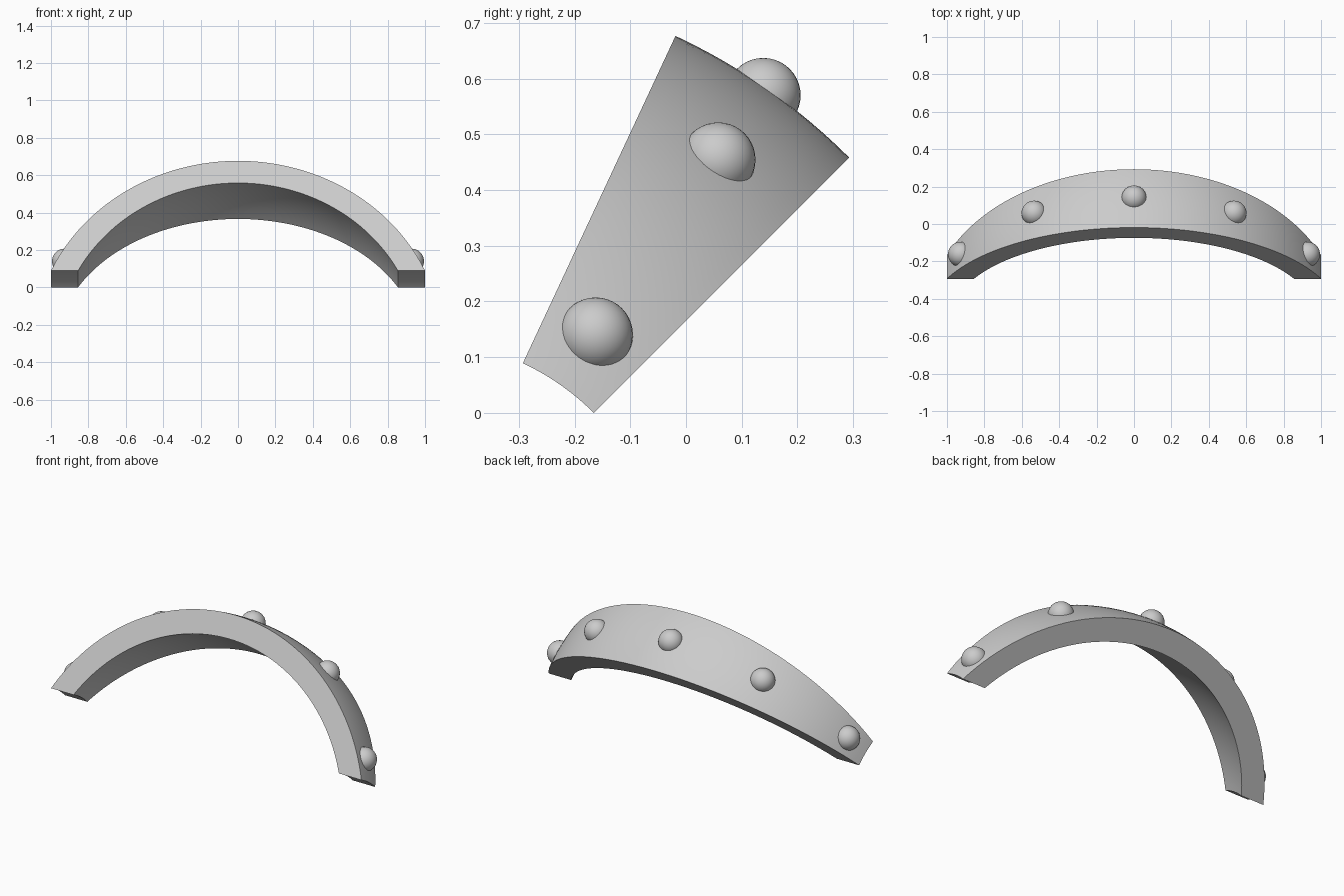
import bpy, bmesh, math
from mathutils import Vector

if "Cube" in bpy.data.objects:
    bpy.data.objects.remove(bpy.data.objects["Cube"])

R_OUT, R_IN = 1.0955, 0.965          # spherical shell radii
R_END = math.sqrt(R_OUT**2 - 1)      # distance of the end cuts from the x axis
A0, A1 = math.radians(45), math.radians(65)   # wedge angles about the x axis
AXIS = Vector((0, -(R_OUT * math.cos(A0) + R_END * math.cos(A1)) / 2,
               -R_END * math.sin(A0)))

grey = bpy.data.materials.new("light grey")
grey.diffuse_color = (0.6, 0.6, 0.6, 1)
grey.use_nodes = True
grey.node_tree.nodes["Principled BSDF"].inputs["Base Color"].default_value = grey.diffuse_color


def place(r, x, ang):
    return AXIS + Vector((x, r * math.cos(ang), r * math.sin(ang)))


def finish(name, bm):
    bmesh.ops.recalc_face_normals(bm, faces=bm.faces)
    mesh = bpy.data.meshes.new(name)
    bm.to_mesh(mesh)
    bm.free()
    mesh.materials.append(grey)
    ob = bpy.data.objects.new(name, mesh)
    bpy.context.collection.objects.link(ob)
    bpy.context.view_layer.objects.active = ob
    ob.select_set(True)
    bpy.ops.object.shade_smooth_by_angle(angle=math.radians(35))
    ob.select_set(False)
    return ob


# Curved band: arch section swept through the wedge angle
N, M = 72, 12
bm = bmesh.new()
grid = []
for j in range(M + 1):
    ang = A0 + (A1 - A0) * j / M
    rows = []
    for rad in (R_OUT, R_IN):
        end = math.acos(R_END / rad)
        rows.append([bm.verts.new(place(rad * math.cos(t), rad * math.sin(t), ang))
                     for t in (end * (2 * i / N - 1) for i in range(N + 1))])
    grid.append(rows)
for j in range(M):
    a, b = grid[j], grid[j + 1]
    for k in (0, 1):                 # outer and inner surfaces
        for i in range(N):
            bm.faces.new((a[k][i], a[k][i + 1], b[k][i + 1], b[k][i]))
    for i in (0, N):                 # end cuts
        bm.faces.new((a[0][i], a[1][i], b[1][i], b[0][i]))
for o, n in (grid[0], grid[M]):      # flat sides
    for i in range(N):
        bm.faces.new((o[i], o[i + 1], n[i + 1], n[i]))
finish("curved_band", bm)

# Round studs along the middle of the outer surface
for k, deg in enumerate((-59, -29.6, 0, 29.6, 59)):
    t = math.radians(deg)
    bm = bmesh.new()
    bmesh.ops.create_uvsphere(bm, u_segments=32, v_segments=20, radius=0.067)
    ob = finish(f"stud_{k + 1}", bm)
    ob.location = place(1.082 * math.cos(t), 1.082 * math.sin(t), (A0 + A1) / 2)
